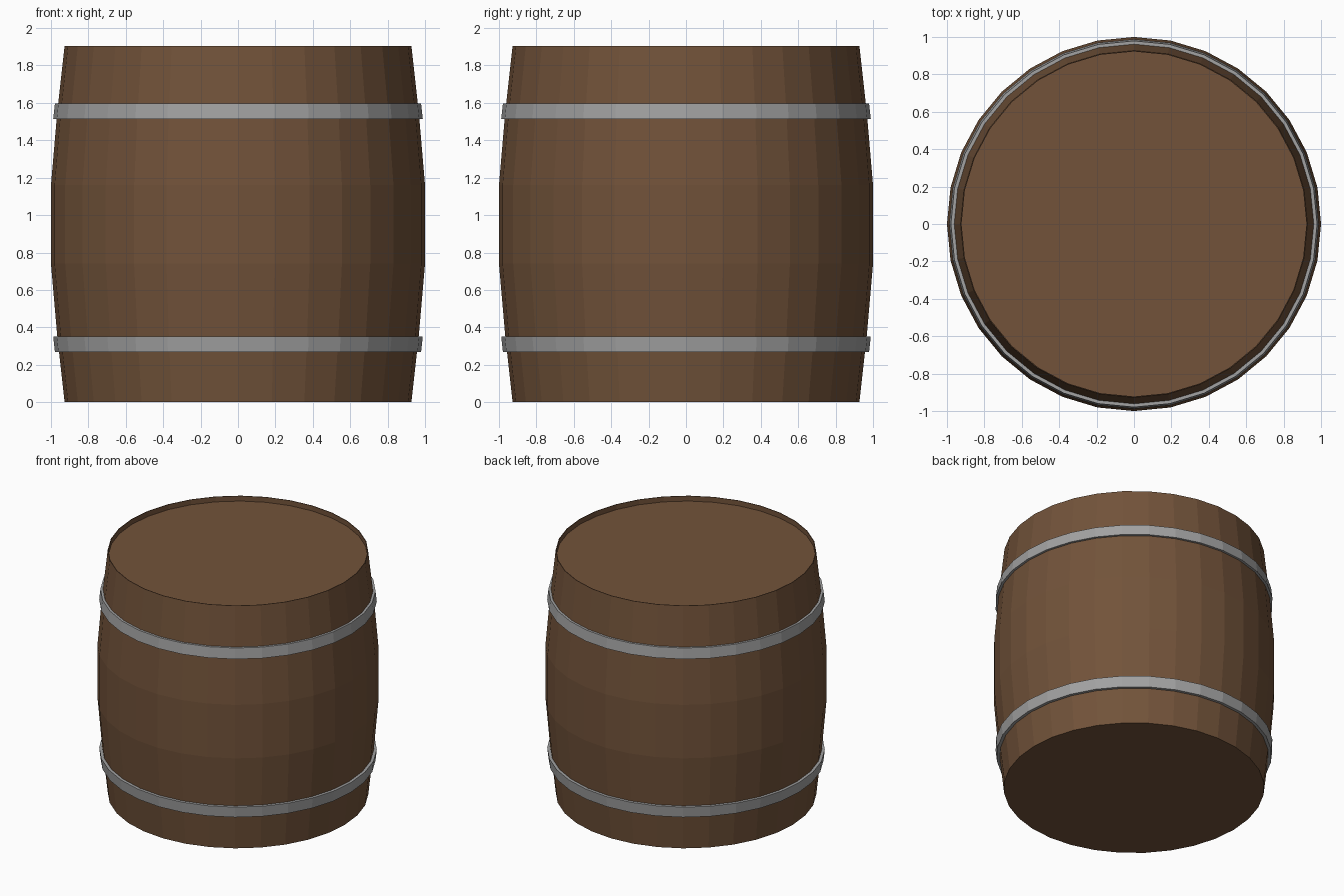
import bpy, bmesh, math

if "Cube" in bpy.data.objects:
    bpy.data.objects.remove(bpy.data.objects["Cube"])

SIDES = 32


def material(name, color):
    m = bpy.data.materials.new(name)
    m.diffuse_color = (*color, 1.0)
    m.use_nodes = True
    m.node_tree.nodes["Principled BSDF"].inputs["Base Color"].default_value = m.diffuse_color
    return m


wood = material("brown wood", (0.168, 0.086, 0.042))
metal = material("grey metal", (0.36, 0.36, 0.36))


def lathe(name, profile, mat, ring=False):
    """Revolve (radius, z) points around z; ring=True joins the profile into
    a loop, otherwise both ends are capped flat."""
    bm = bmesh.new()
    rows = []
    for r, z in profile:
        rows.append([bm.verts.new((r * math.cos(2 * math.pi * i / SIDES),
                                   r * math.sin(2 * math.pi * i / SIDES), z))
                     for i in range(SIDES)])
    pairs = list(zip(rows, rows[1:]))
    if ring:
        pairs.append((rows[-1], rows[0]))
    for a, b in pairs:
        for i in range(SIDES):
            j = (i + 1) % SIDES
            bm.faces.new((a[i], a[j], b[j], b[i]))
    if not ring:
        bm.faces.new(rows[0][::-1])
        bm.faces.new(rows[-1])
    bmesh.ops.recalc_face_normals(bm, faces=bm.faces)
    mesh = bpy.data.meshes.new(name)
    bm.to_mesh(mesh)
    bm.free()
    mesh.materials.append(mat)
    obj = bpy.data.objects.new(name, mesh)
    bpy.context.collection.objects.link(obj)
    return obj


# Bulging body, with the lid sunk slightly below the thin rim
lathe("barrel_body", [
    (0.927, 0.0), (0.967, 0.36), (1.0, 0.74), (1.0, 1.16),
    (0.967, 1.545), (0.927, 1.905), (0.922, 1.905), (0.922, 1.865),
], wood)

# Two hoops that lean with the staves
lathe("lower_hoop", [(0.945, 0.268), (0.979, 0.268), (0.988, 0.352), (0.945, 0.352)],
      metal, ring=True)
lathe("upper_hoop", [(0.945, 1.514), (0.988, 1.514), (0.979, 1.597), (0.945, 1.597)],
      metal, ring=True)
